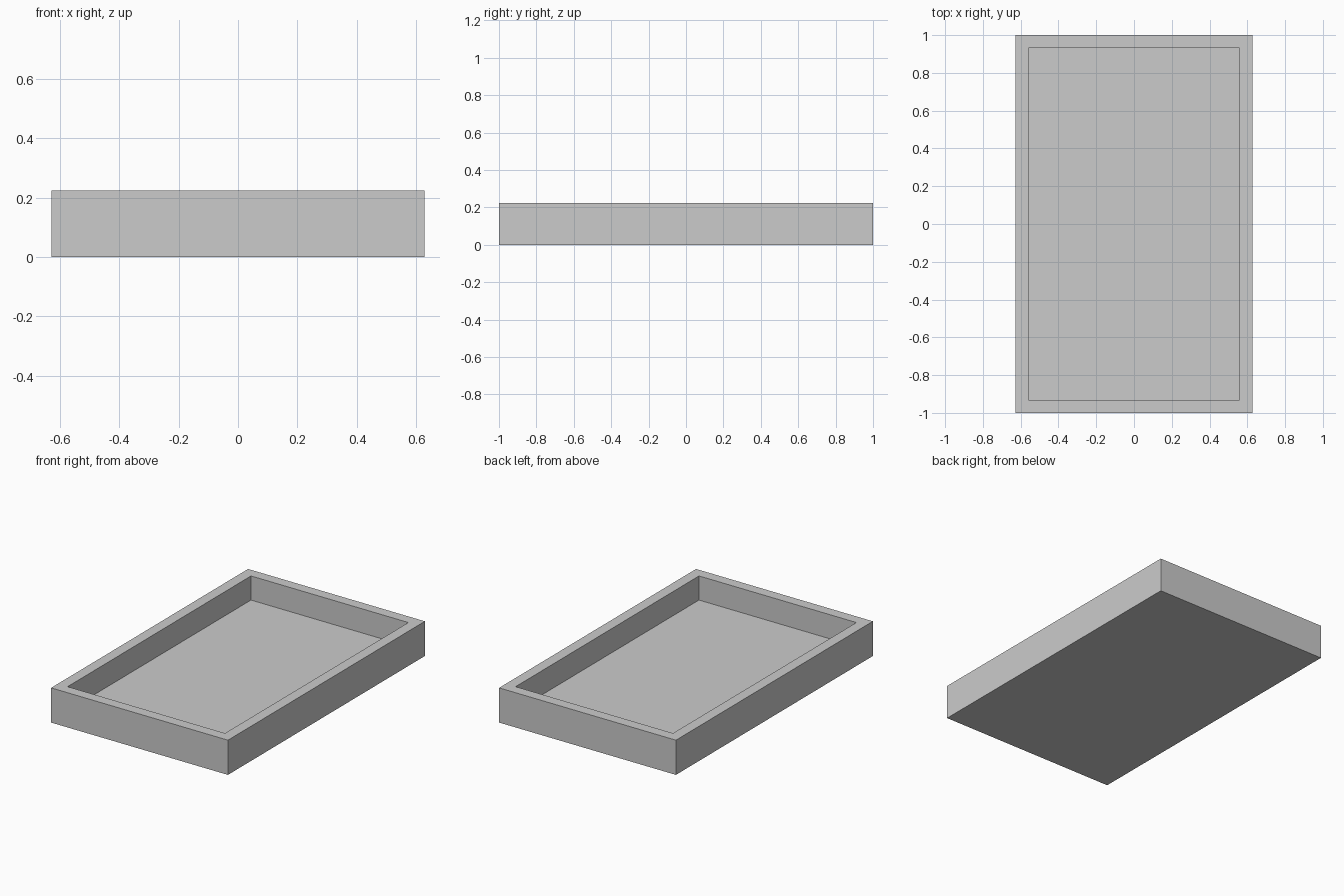
import bpy
import bmesh
from mathutils import Matrix

if "Cube" in bpy.data.objects:
    bpy.data.objects.remove(bpy.data.objects["Cube"])

WIDTH, LENGTH, HEIGHT = 1.257, 2.0, 0.223
WALL, FLOOR = 0.069, 0.068

# Solid outer block standing on z = 0
bm = bmesh.new()
bmesh.ops.create_cube(
    bm, size=1.0,
    matrix=Matrix.Translation((0, 0, HEIGHT / 2)) @ Matrix.Diagonal((WIDTH, LENGTH, HEIGHT, 1)))
bm.normal_update()

# Rim: inset the top face to the wall thickness
top = max(bm.faces, key=lambda f: f.calc_center_median().z)
bmesh.ops.inset_region(bm, faces=[top], thickness=WALL, use_even_offset=True)

# Recess: extrude the inner face down to the tray floor
result = bmesh.ops.extrude_discrete_faces(bm, faces=[top])
for v in result["faces"][0].verts:
    v.co.z = FLOOR
bmesh.ops.recalc_face_normals(bm, faces=bm.faces)

mesh = bpy.data.meshes.new("tray")
bm.to_mesh(mesh)
bm.free()
tray = bpy.data.objects.new("tray", mesh)
bpy.context.collection.objects.link(tray)
